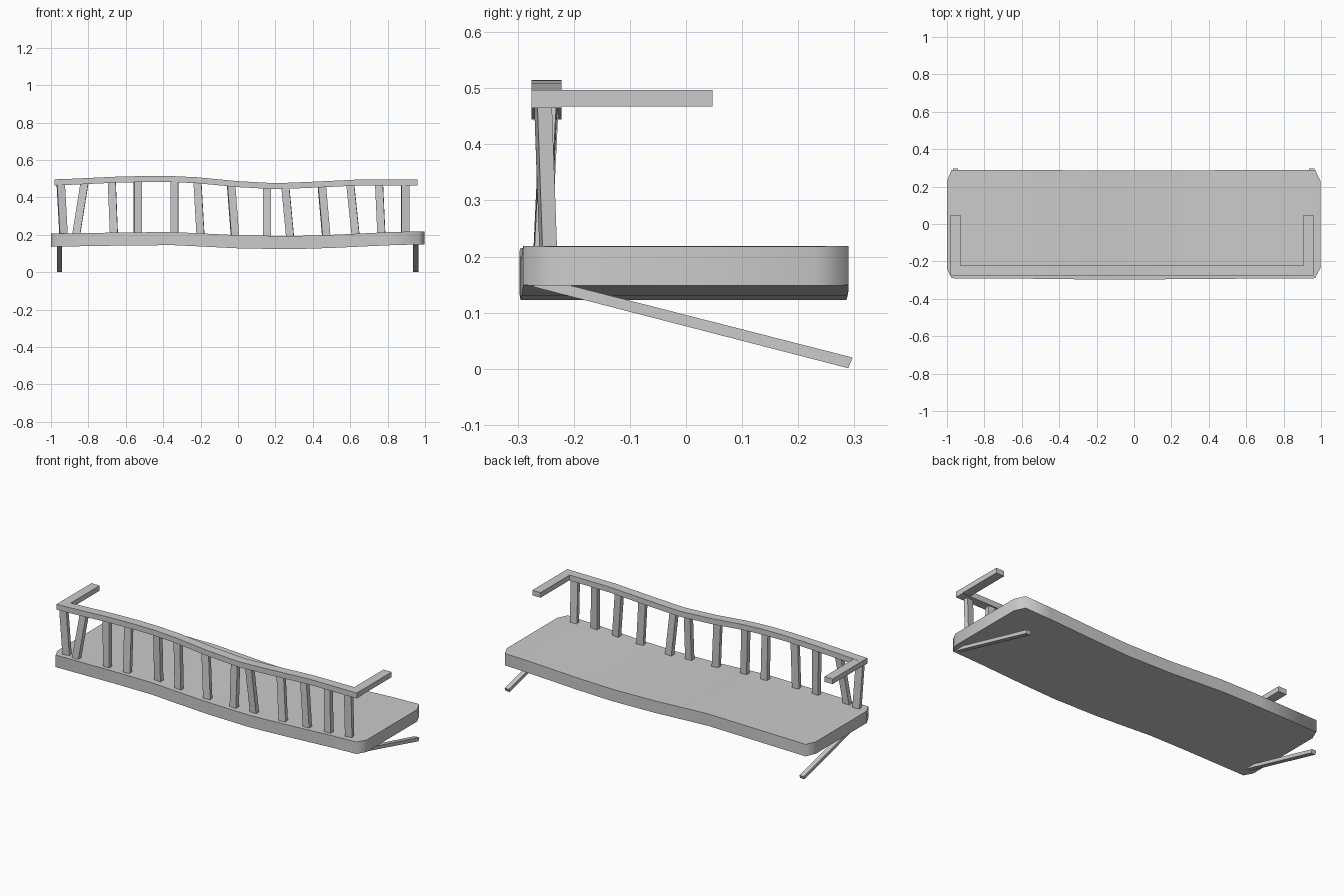
import bpy, bmesh, math
from mathutils import Vector

cube = bpy.data.objects.get("Cube")
if cube:
    bpy.data.objects.remove(cube, do_unlink=True)

GREY = (0.6, 0.6, 0.6, 1)
grey = bpy.data.materials.new("light grey")
grey.use_nodes = True
grey.diffuse_color = GREY
grey.node_tree.nodes["Principled BSDF"].inputs["Base Color"].default_value = GREY


def loft(name, sections, smooth=0):
    """Skin a chain of four-cornered sections and cap both ends."""
    bm = bmesh.new()
    rings = [[bm.verts.new(p) for p in s] for s in sections]
    for a, b in zip(rings, rings[1:]):
        for i in range(4):
            j = (i + 1) % 4
            bm.faces.new((a[i], a[j], b[j], b[i]))
    bm.faces.new(rings[0])
    bm.faces.new(rings[-1])
    bmesh.ops.recalc_face_normals(bm, faces=bm.faces)
    mesh = bpy.data.meshes.new(name)
    bm.to_mesh(mesh)
    bm.free()
    mesh.materials.append(grey)
    obj = bpy.data.objects.new(name, mesh)
    bpy.context.collection.objects.link(obj)
    if smooth:
        bpy.ops.object.select_all(action='DESELECT')
        obj.select_set(True)
        bpy.context.view_layer.objects.active = obj
        bpy.ops.object.shade_smooth_by_angle(angle=math.radians(smooth))
    return obj


def slice_x(x, y0, y1, z0, z1):
    return [(x, y0, z0), (x, y1, z0), (x, y1, z1), (x, y0, z1)]


# Wavy floor slab with clipped corners: x, front y, back y, top z
floor = [(-1, -.24, .23, .206), (-.975, -.29, .29, .207), (-.6, -.292, .29, .213),
         (-.35, -.295, .287, .215), (-.2, -.297, .286, .208), (0, -.296, .285, .198),
         (.28, -.295, .286, .193), (.5, -.293, .288, .2), (.8, -.291, .29, .214),
         (.968, -.29, .29, .219), (.997, -.235, .23, .218)]
loft("floor_slab", [slice_x(x, a, b, t - .07, t) for x, a, b, t in floor], smooth=68)

# Wavy hand rail: x, top z
rail = [(-.98, .497), (-.93, .498), (-.65, .511), (-.48, .515), (-.35, .514), (-.22, .508),
        (0, .487), (.2, .476), (.38, .483), (.65, .496), (.907, .497), (.96, .497)]
loft("front_rail", [slice_x(x, -.275, -.222, t - .032, t) for x, t in rail], smooth=30)

# Rail returns running back at both ends
for name, x in (("right_rail_return", -.98), ("left_rail_return", .907)):
    loft(name, [[(x, y, .467), (x + .053, y, .467), (x + .053, y, .497), (x, y, .497)]
                for y in (-.222, .047)])


# Crooked balusters: bottom x, top x
def height(profile, x):
    for a, b in zip(profile, profile[1:]):
        if a[0] <= x <= b[0]:
            return a[-1] + (b[-1] - a[-1]) * (x - a[0]) / (b[0] - a[0])


balusters = [(-.932, -.948), (-.867, -.82), (-.663, -.675), (-.535, -.535), (-.34, -.34),
             (-.2, -.217), (-.015, -.037), (.155, .155), (.28, .253), (.473, .448),
             (.63, .6), (.767, .754), (.893, .893)]
for n, (low, high) in enumerate(balusters):
    lean = .007 if n % 4 else -.005
    turn = math.radians(8 if n % 3 == 0 else -3)
    ends = [(low, -.25 - lean, height(floor, low) - .02),
            (high, -.25 + lean, height(rail, high) - .02)]
    corners = [(-.021, -.013), (.021, -.013), (.021, .013), (-.021, .013)]
    spin = [(u * math.cos(turn) - v * math.sin(turn), u * math.sin(turn) + v * math.cos(turn))
            for u, v in corners]
    loft(f"baluster_{n + 1}", [[Vector(e) + Vector((u, v, 0)) for u, v in spin] for e in ends])

# Slanted support struts under both ends
for name, x in (("right_strut", -.955), ("left_strut", .95)):
    loft(name, [[(x + s * .014, y, z) for s, y, z in
                 ((-1, y0, z0), (1, y0, z0), (1, y1, z1), (-1, y1, z1))]
                for y0, z0, y1, z1 in ((-.272, .146, -.263, .163), (.289, .001, .297, .02))])
